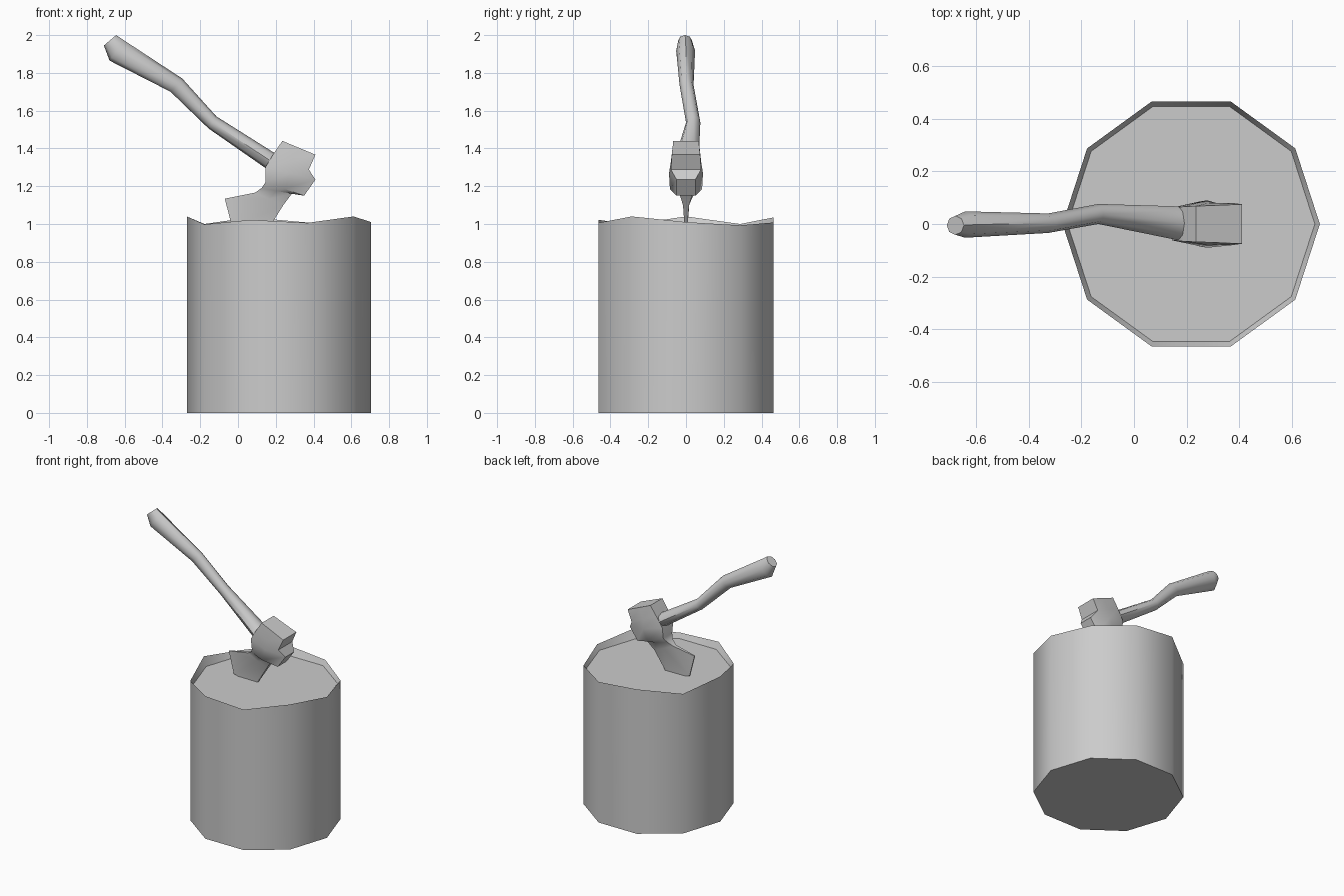
import bpy, bmesh, math

if "Cube" in bpy.data.objects:
    bpy.data.objects.remove(bpy.data.objects["Cube"])


def loft(name, rings, angle):
    """Skin a list of equal-length point rings and cap both ends."""
    bm = bmesh.new()
    loops = [[bm.verts.new(p) for p in ring] for ring in rings]
    n = len(loops[0])
    for a, b in zip(loops, loops[1:]):
        for i in range(n):
            j = (i + 1) % n
            bm.faces.new((a[i], a[j], b[j], b[i]))
    bm.faces.new(loops[0])
    bm.faces.new(loops[-1])
    bmesh.ops.recalc_face_normals(bm, faces=bm.faces)
    mesh = bpy.data.meshes.new(name)
    bm.to_mesh(mesh)
    bm.free()
    ob = bpy.data.objects.new(name, mesh)
    bpy.context.collection.objects.link(ob)
    bpy.ops.object.select_all(action='DESELECT')
    ob.select_set(True)
    bpy.context.view_layer.objects.active = ob
    bpy.ops.object.shade_smooth_by_angle(angle=math.radians(angle))
    return ob


# Chopping block: ten sides, uneven bark rim, recessed cut face
def decagon(radius, heights):
    return [(0.217 + radius * math.cos(k * math.pi / 5),
             radius * math.sin(k * math.pi / 5), heights[k]) for k in range(10)]


rim = [1.01, 0.993, 1.008, 1.035, 1.0, 1.04, 0.998, 1.022, 1.006, 1.04]
loft("stump", [decagon(0.488, [0] * 10), decagon(0.488, rim),
               decagon(0.469, [0.972] * 10)], 40)


# Axe handle: octagonal rings from (upper point, lower point, centre y, half width)
def handle_ring(up, low, cy, w):
    cx, cz = (up[0] + low[0]) / 2, (up[1] + low[1]) / 2
    hx, hz = (up[0] - low[0]) / 2, (up[1] - low[1]) / 2
    ring = []
    for k in range(8):
        t = k * math.pi / 4
        ring.append((cx + hx * math.cos(t), cy + w * math.sin(t), cz + hz * math.cos(t)))
    return ring


loft("axe_handle", [handle_ring(*r) for r in [
    ((-0.645, 2.00), (-0.71, 1.945), -0.005, 0.036),
    ((-0.60, 1.97), (-0.68, 1.865), -0.002, 0.050),
    ((-0.295, 1.77), (-0.357, 1.70), 0.003, 0.037),
    ((-0.115, 1.57), (-0.155, 1.505), 0.038, 0.038),
    ((0.19, 1.378), (0.14, 1.30), 0.003, 0.064),
    ((0.32, 1.30), (0.28, 1.22), 0.0, 0.06)]], 50)


# Axe head: sections from poll to edge (handle side, middle, far side, half widths)
def head_ring(a, m, b, wa, wm, wb):
    m = m or ((a[0] + b[0]) / 2, (a[1] + b[1]) / 2)
    pts = [(a, wa), (m, wm), (b, wb)]
    return ([(p[0], w, p[1]) for p, w in pts]
            + [(p[0], -w, p[1]) for p, w in reversed(pts)])


loft("axe_head", [head_ring(*r) for r in [
    ((0.235, 1.44), None, (0.41, 1.367), 0.068, 0.071, 0.075),
    ((0.19, 1.375), None, (0.375, 1.288), 0.066, 0.08, 0.08),
    ((0.145, 1.30), None, (0.41, 1.235), 0.062, 0.09, 0.05),
    ((0.145, 1.22), None, (0.35, 1.15), 0.05, 0.085, 0.05),
    ((0.125, 1.19), None, (0.285, 1.16), 0.03, 0.05, 0.035),
    ((0.09, 1.166), None, (0.24, 1.10), 0.014, 0.02, 0.016),
    ((-0.07, 1.134), (-0.03, 0.98), (0.14, 0.94), 0.004, 0.004, 0.004)]], 40)
